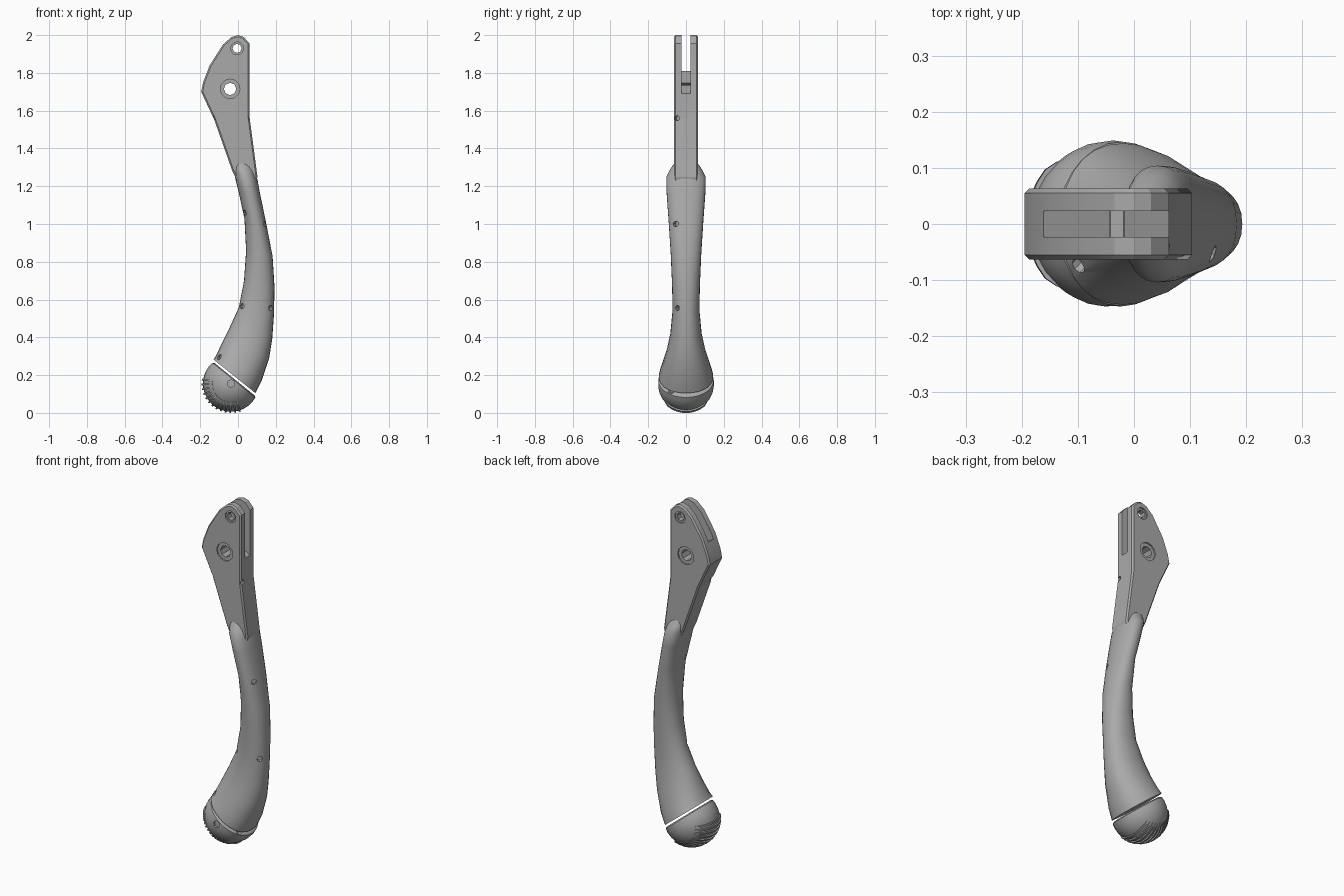
import bpy, bmesh, math
from mathutils import Vector, Matrix

cube = bpy.data.objects.get("Cube")
if cube:
    bpy.data.objects.remove(cube)

grey = bpy.data.materials.new("satin grey")
grey.use_nodes = True
COL = (0.4, 0.4, 0.4, 1)
grey.diffuse_color = COL
grey.node_tree.nodes["Principled BSDF"].inputs["Base Color"].default_value = COL


def make(name, bm):
    bmesh.ops.recalc_face_normals(bm, faces=bm.faces)
    me = bpy.data.meshes.new(name)
    bm.to_mesh(me)
    bm.free()
    me.materials.append(grey)
    ob = bpy.data.objects.new(name, me)
    bpy.context.collection.objects.link(ob)
    return ob


def activate(ob):
    bpy.ops.object.select_all(action='DESELECT')
    ob.select_set(True)
    bpy.context.view_layer.objects.active = ob


def smooth(ob, deg=35):
    activate(ob)
    bpy.ops.object.shade_smooth_by_angle(angle=math.radians(deg))


def prism(name, pts, half):
    """Extrude an x-z outline symmetrically along y."""
    bm = bmesh.new()
    face = bm.faces.new([bm.verts.new((x, -half, z)) for x, z in pts])
    ext = bmesh.ops.extrude_face_region(bm, geom=[face])
    verts = [v for v in ext["geom"] if isinstance(v, bmesh.types.BMVert)]
    bmesh.ops.translate(bm, verts=verts, vec=(0, 2 * half, 0))
    return make(name, bm)


def rod(name, centre, direction, radius, depth, sides):
    bm = bmesh.new()
    rot = Vector((0, 0, 1)).rotation_difference(Vector(direction).normalized()).to_matrix().to_4x4()
    bmesh.ops.create_cone(bm, cap_ends=True, segments=sides, radius1=radius, radius2=radius,
                          depth=depth, matrix=Matrix.Translation(centre) @ rot)
    return make(name, bm)


def cut(ob, cutter):
    mod = ob.modifiers.new("cut", 'BOOLEAN')
    mod.operation, mod.solver, mod.object = 'DIFFERENCE', 'EXACT', cutter
    activate(ob)
    bpy.ops.object.modifier_apply(modifier=mod.name)
    bpy.data.objects.remove(cutter)


def loft(name, rings, sides=28, power=0.9):
    """Skin oval rings, each given by its left and right (x, z) and its half depth in y."""
    bm = bmesh.new()
    loops = []
    for lx, lz, rx, rz, ry in rings:
        left, right = Vector((lx, 0, lz)), Vector((rx, 0, rz))
        mid, arm = (left + right) / 2, (right - left) / 2
        loop = []
        for i in range(sides):
            a = 2 * math.pi * i / sides
            c, s = math.cos(a), math.sin(a)
            c = math.copysign(abs(c) ** power, c)
            s = math.copysign(abs(s) ** power, s)
            loop.append(bm.verts.new(mid + arm * c + Vector((0, ry * s, 0))))
        loops.append(loop)
    for a, b in zip(loops, loops[1:]):
        for i in range(sides):
            j = (i + 1) % sides
            bm.faces.new((a[i], a[j], b[j], b[i]))
    bm.faces.new(loops[0])
    bm.faces.new(loops[-1][::-1])
    return make(name, bm)


# Forked flat blade at the top
blade = prism("fork_blade", [
    (-0.035, 1.99), (0.0, 2.0), (0.03, 1.99), (0.062, 1.955), (0.062, 1.56), (0.103, 1.25),
    (0.085, 1.18), (0.02, 1.18), (-0.03, 1.28), (-0.125, 1.55), (-0.195, 1.70),
    (-0.185, 1.75), (-0.15, 1.84), (-0.08, 1.95)], 0.063)
bev = blade.modifiers.new("bevel", 'BEVEL')
bev.width, bev.segments, bev.limit_method, bev.angle_limit = 0.008, 1, 'ANGLE', math.radians(60)
activate(blade)
bpy.ops.object.modifier_apply(modifier=bev.name)
cut(blade, prism("slot_cutter", [(-0.3, 1.885), (0.12, 1.66), (0.12, 2.1), (-0.3, 2.1)], 0.023))

# Pivot holes with shallow countersinks on both faces
for x, z, r, sink in [(-0.005, 1.93, 0.024, 0.034), (-0.042, 1.715, 0.033, 0.052)]:
    cut(blade, rod("hole_cutter", (x, 0, z), (0, 1, 0), r, 0.4, 8))
    for side in (-1, 1):
        cut(blade, rod("sink_cutter", (x, side * 0.063, z), (0, 1, 0), sink, 0.016, 12))
for x, sx in [(-0.125, -1), (0.062, 1)]:
    cut(blade, rod("notch_cutter", (x, -0.048, 1.56), (sx, -0.5, 0), 0.014, 0.04, 8))
smooth(blade, 20)

# Curved grip, scooped where it meets the blade
grip = loft("curved_grip", [
    (-0.030, 1.335, 0.080, 1.320, 0.058),
    (-0.025, 1.300, 0.092, 1.275, 0.085),
    (-0.020, 1.265, 0.103, 1.235, 0.104),
    (0.003, 1.17, 0.115, 1.17, 0.103),
    (0.034, 1.03, 0.150, 1.00, 0.092),
    (0.043, 0.86, 0.183, 0.83, 0.081),
    (0.032, 0.70, 0.193, 0.67, 0.074),
    (0.005, 0.56, 0.191, 0.53, 0.071),
    (-0.045, 0.45, 0.181, 0.39, 0.083),
    (-0.085, 0.37, 0.165, 0.29, 0.103),
    (-0.118, 0.30, 0.125, 0.17, 0.133),
    (-0.130, 0.283, 0.092, 0.105, 0.144)])

# Small screw recesses along the front edges of the grip
for x, y, z, sx in [(0.035, -0.055, 1.06, -1), (0.147, -0.060, 1.0, 1),
                    (0.018, -0.045, 0.565, -1), (0.172, -0.045, 0.555, 1),
                    (-0.100, -0.075, 0.295, -1)]:
    cut(grip, rod("screw_cutter", (x, y, z), (sx, -1, 0), 0.015, 0.04, 8))
smooth(grip)

# Domed end cap, set off from the grip by a thin groove
centre = Vector((-0.037, 0, 0.155))
down = Vector((-0.629, 0, -0.777))
across = Vector((0.777, 0, -0.629))
R = 0.149
rings = [(-0.03, 0.135), (-0.024, 0.1465), (0, R)]
rings += [(R * math.sin(t), R * math.cos(t)) for t in (math.radians(a) for a in range(12, 85, 12))]
rings.append((R, 0.004))
cap_rings = []
for h, r in rings:
    p, q = centre + down * h - across * r, centre + down * h + across * r
    cap_rings.append((p.x, p.z, q.x, q.z, r))
cap = loft("end_cap", cap_rings, power=1.0)
cut(cap, rod("screw_cutter", centre + Vector((0, -R, 0)), (0, 1, 0), 0.02, 0.03, 8))
cut(cap, rod("screw_cutter", centre + Vector((0.108, -0.085, -0.04)), (1, -0.8, -0.3), 0.016, 0.04, 8))
smooth(cap)

# Fan of thin gripping ribs around the outer side of the cap
bm = bmesh.new()
COUNT = 13
for k in range(COUNT):
    a = math.radians(172 + k * (288 - 172) / (COUNT - 1))
    radial = Vector((math.cos(a), 0, math.sin(a)))
    thick = Vector((-math.sin(a), 0, math.cos(a))) * 0.0045
    rows = []
    for i in range(11):
        t = math.radians(-48 + 9.6 * i)
        d = radial * math.cos(t) + Vector((0, math.sin(t), 0))
        rise = 0.156 if 0 < i < 10 else 0.150
        rows.append([bm.verts.new(centre + d * r + thick * s)
                     for r, s in ((0.14, -1), (rise, -1), (rise, 1), (0.14, 1))])
    for u, v in zip(rows, rows[1:]):
        for i in range(4):
            j = (i + 1) % 4
            bm.faces.new((u[i], u[j], v[j], v[i]))
    bm.faces.new(rows[0])
    bm.faces.new(rows[-1][::-1])
make("grip_ribs", bm)
